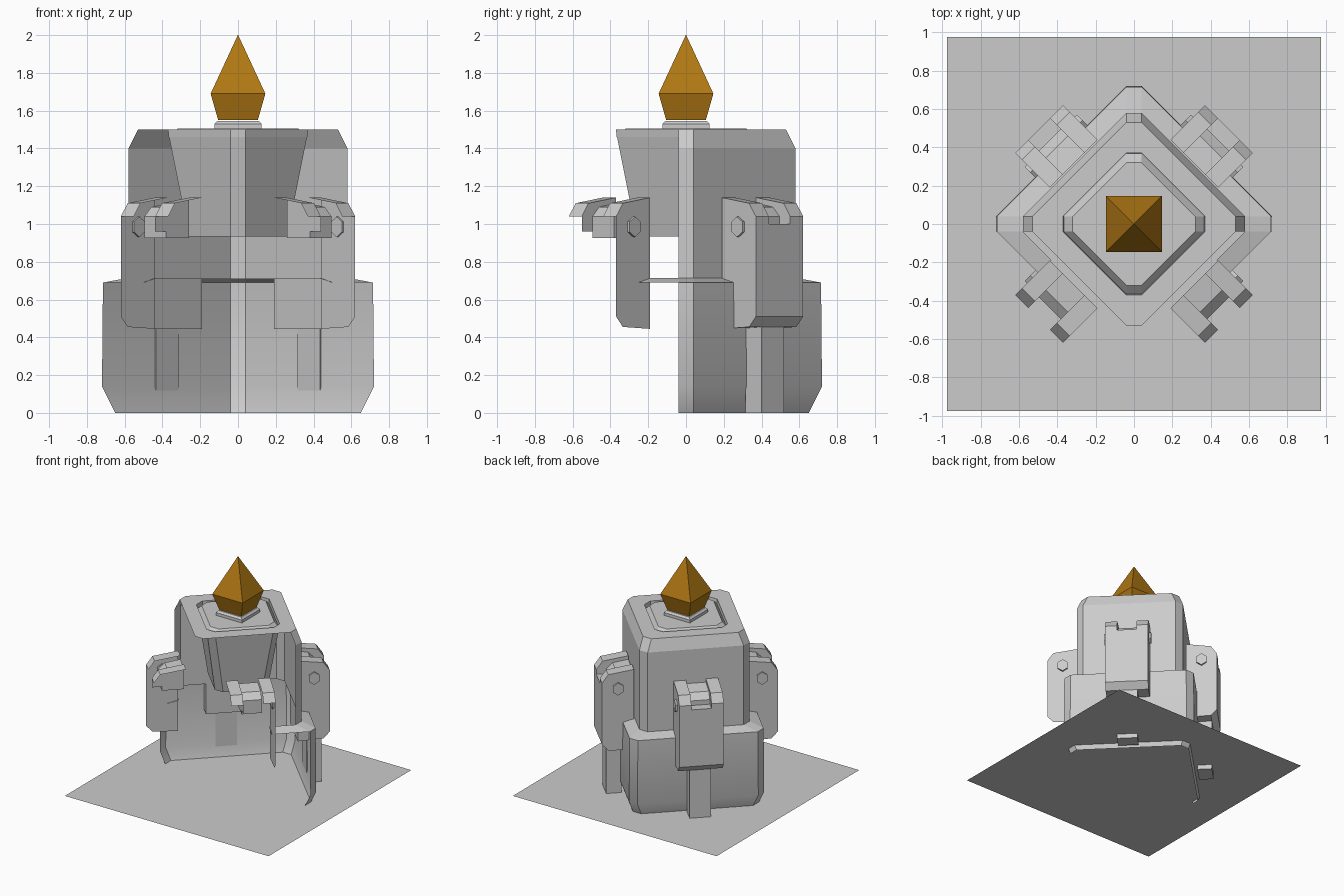
import bpy, bmesh, math
from mathutils import Vector

if "Cube" in bpy.data.objects:
    bpy.data.objects.remove(bpy.data.objects["Cube"])


def material(name, rgb):
    m = bpy.data.materials.new(name)
    m.diffuse_color = (*rgb, 1)
    m.use_nodes = True
    m.node_tree.nodes["Principled BSDF"].inputs["Base Color"].default_value = m.diffuse_color
    return m


STONE = material("grey_stone", (0.6, 0.6, 0.6))
AMBER = material("amber_crystal", (0.43, 0.185, 0.0065))


def make(name, verts, faces, mat=STONE, smooth=False):
    me = bpy.data.meshes.new(name)
    me.from_pydata([tuple(v) for v in verts], [], faces)
    bm = bmesh.new()
    bm.from_mesh(me)
    bmesh.ops.recalc_face_normals(bm, faces=bm.faces)
    bm.to_mesh(me)
    bm.free()
    me.materials.append(mat)
    ob = bpy.data.objects.new(name, me)
    bpy.context.collection.objects.link(ob)
    if smooth:
        bpy.ops.object.select_all(action='DESELECT')
        ob.select_set(True)
        bpy.context.view_layer.objects.active = ob
        bpy.ops.object.shade_smooth_by_angle(angle=math.radians(32))
    return ob


W = 0.04  # half width of the cut corners of the diamond plan


def ring(r, z, part="full"):
    back = [(r, -W), (r, W), (W, r), (-W, r), (-r, W), (-r, -W)]
    front = [(-r, W), (-r, -W), (-W, -r), (W, -r), (r, -W), (r, W)]
    pts = {"full": back + [(-W, -r), (W, -r)], "back": back, "front": front}[part]
    return [(x, y, z) for x, y in pts]


def shell(name, profile, part="full", cap=False, smooth=False):
    """Loft diamond rings through (radius, height) pairs."""
    verts = [p for r, z in profile for p in ring(r, z, part)]
    n = len(ring(1, 0, part))
    cols = n if part == "full" else n - 1
    faces = [(k * n + i, k * n + (i + 1) % n, (k + 1) * n + (i + 1) % n, (k + 1) * n + i)
             for k in range(len(profile) - 1) for i in range(cols)]
    if cap:
        faces.append(tuple(range(len(verts) - n, len(verts))))
    return make(name, verts, faces, smooth=smooth)


def square_loft(name, profile, mat):
    """Stack of axis-aligned squares, closed at both ends."""
    verts = [(x * r, y * r, z) for r, z in profile
             for x, y in ((-1, -1), (1, -1), (1, 1), (-1, 1))]
    n = len(profile)
    faces = [(4 * k + i, 4 * k + (i + 1) % 4, 4 * k + 4 + (i + 1) % 4, 4 * k + 4 + i)
             for k in range(n - 1) for i in range(4)]
    faces += [(3, 2, 1, 0), tuple(range(4 * n - 4, 4 * n))]
    return make(name, verts, faces, mat)


def extrude(name, angle, profile, t0, t1, closed=True):
    """Sweep a (distance, height) profile sideways from t0 to t1 on one diagonal."""
    u = Vector((math.cos(angle), math.sin(angle), 0))
    v = Vector((-u.y, u.x, 0))
    n = len(profile)
    verts = [u * d + v * t + Vector((0, 0, z)) for t in (t0, t1) for d, z in profile]
    faces = [(i, (i + 1) % n, n + (i + 1) % n, n + i) for i in range(n if closed else n - 1)]
    if closed:
        faces += [tuple(range(n - 1, -1, -1)), tuple(range(n, 2 * n))]
    return make(name, verts, faces)


def sheet(name, angle, profile, t):
    u = Vector((math.cos(angle), math.sin(angle), 0))
    v = Vector((-u.y, u.x, 0))
    return make(name, [u * d + v * t + Vector((0, 0, z)) for d, z in profile],
                [tuple(range(len(profile)))])


# Ground sheet
G = 0.975
make("ground_sheet", [(-G, -G, 0.04), (G, -G, 0.04), (G, G, 0.04), (-G, G, 0.04)], [(0, 1, 2, 3)])

# Open-fronted tower walls
shell("lower_wall", [(0.65, 0), (0.72, 0.14), (0.715, 0.69)], "back", smooth=True)
shell("wall_ledge", [(0.715, 0.69), (0.58, 0.715)], "back")
shell("upper_wall", [(0.58, 0.71), (0.58, 1.4), (0.53, 1.5)], "back")

# Ledge stubs that run round to the front arms
for s in (-1, 1):
    make("ledge_stub", [(s * 0.715, -0.04, 0.69), (s * 0.5, -0.255, 0.69),
                        (s * 0.43, -0.19, 0.715), (s * 0.58, -0.04, 0.715)], [(0, 1, 2, 3)])

# Roof with a groove and a raised centre, tapered throat below it
shell("roof", [(0.53, 1.5), (0.37, 1.5), (0.368, 1.46), (0.32, 1.505)], cap=True)
shell("throat", [(0.37, 1.5), (0.365, 1.46), (0.26, 0.935)], "front")

# Crystal on its plinth
square_loft("plinth", [(0.125, 1.5), (0.125, 1.53), (0.11, 1.545)], STONE)
square_loft("crystal", [(0.105, 1.55), (0.145, 1.69), (0.001, 2.0)], AMBER)

# Diagonal arms
D0, T, S = 0.445, 0.177, 0.08
TOP = [(0.70, 1.04), (0.65, 1.11), (D0, 1.14)]
CHEEK = [(D0, 0.445), (0.65, 0.455), (0.70, 0.51)] + TOP
KNUCKLE = [(0.62, 1.04), (0.57, 1.09), (D0, 1.11)]


def bolt(angle, side):
    hexagon = [(0.573 + 0.047 * math.sin(math.radians(60 * i)),
                0.985 + 0.054 * math.cos(math.radians(60 * i))) for i in range(6)]
    extrude("bolt", angle, hexagon, side * (T - 0.012), side * (T + 0.015))


for deg in (45, 135):
    a = math.radians(deg)
    for s in (-1, 1):
        extrude("back_arm_cheek", a, CHEEK, s * S, s * T)
        bolt(a, s)
    extrude("back_arm_panel", a, CHEEK[:3] + [(0.70, 1.0), (0.62, 1.0)] + KNUCKLE, -S, S)
    extrude("buttress", a, [(0.53, 0), (0.65, 0), (0.65, 0.48), (0.53, 0.48)], -0.085, 0.085)

for deg, back in ((-45, 1), (-135, -1)):
    a = math.radians(deg)
    for s in (-1, 1):
        extrude("front_arm_cap", a, TOP, s * S, s * T, closed=False)
    sheet("front_arm_side", a, CHEEK, back * T)
    sheet("front_arm_inner_side", a, [(D0, 0.96), (0.70, 0.96)] + TOP, -back * S)
    extrude("front_arm_knuckle", a, [(D0, 0.925), (0.62, 0.925)] + KNUCKLE, -S, S)
    bolt(a, back)
